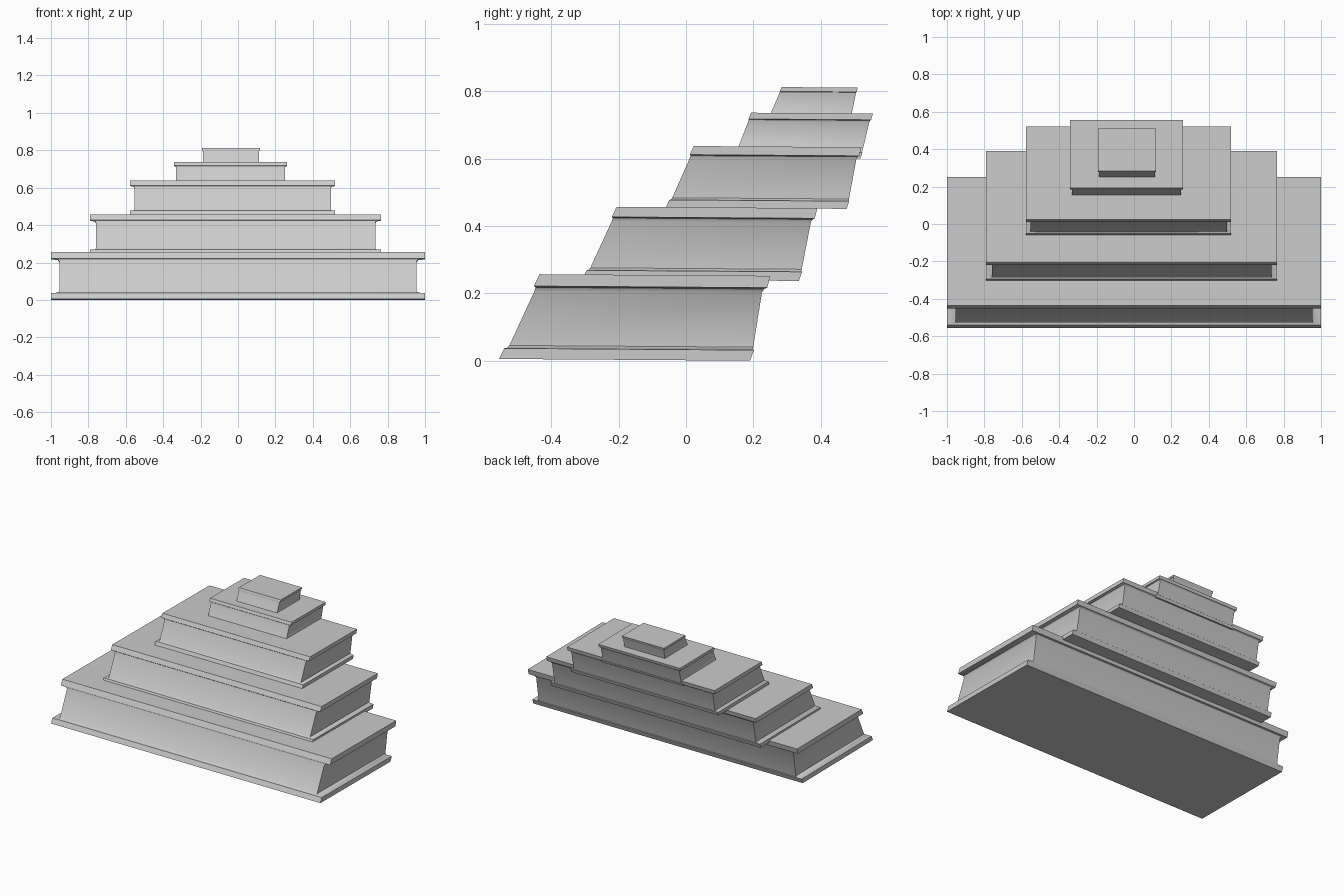
import bpy, bmesh

if "Cube" in bpy.data.objects:
    bpy.data.objects.remove(bpy.data.objects["Cube"])

# wall profile: height fraction, side inset fraction, front inset, back inset
LEVELS = [(0.0, 0.0, 0.0, 0.0), (0.125, 0.0, 0.0, -0.1), (0.135, 0.8, 0.2, 0.0),
          (0.16, 1.0, 0.25, 0.0), (0.80, 1.0, 0.2, 0.28), (0.845, 0.8, 0.15, 0.2),
          (0.86, 0.0, 0.0, 0.0), (1.0, 0.0, 0.0, 0.0)]
TILT = 0.007  # each slab rises slightly towards the front


def tier(name, x0, x1, inset, front, back, z):
    """Leaning slab with projecting lips, lofted through rectangles."""
    bm = bmesh.new()
    rings = []
    for t, side, fi, bi in LEVELS:
        yf = front[0] + (front[1] - front[0]) * t + fi * inset
        yb = back[0] + (back[1] - back[0]) * t - bi * inset
        h = z[0] + (z[1] - z[0]) * t
        ref = back[0] if t < 0.5 else back[1]
        a, b = x0 + side * inset, x1 - side * inset
        corners = [(a, yf), (b, yf), (b, yb), (a, yb)]
        rings.append([bm.verts.new((x, y, h + TILT * (ref - y))) for x, y in corners])
    bm.faces.new(rings[0][::-1])
    bm.faces.new(rings[-1])
    for lo, hi in zip(rings, rings[1:]):
        for i in range(4):
            j = (i + 1) % 4
            bm.faces.new((lo[i], lo[j], hi[j], hi[i]))
    bmesh.ops.recalc_face_normals(bm, faces=bm.faces)
    mesh = bpy.data.meshes.new(name)
    bm.to_mesh(mesh)
    bm.free()
    ob = bpy.data.objects.new(name, mesh)
    bpy.context.collection.objects.link(ob)
    bpy.ops.object.select_all(action='DESELECT')
    ob.select_set(True)
    bpy.context.view_layer.objects.active = ob
    bpy.ops.object.shade_smooth_by_angle(angle=0.7)


# stacked tiers, bottom to top: y and z given as (bottom, top)
tier("base_tier", -1.0, 1.0, 0.045, (-0.555, -0.435), (0.19, 0.25), (0.0, 0.252))
tier("second_tier", -0.79, 0.765, 0.03, (-0.308, -0.206), (0.335, 0.39), (0.237, 0.453))
tier("third_tier", -0.577, 0.519, 0.023, (-0.06, 0.023), (0.477, 0.521), (0.451, 0.634))
tier("fourth_tier", -0.343, 0.263, 0.012, (0.14, 0.193), (0.518, 0.555), (0.601, 0.734))
tier("top_tier", -0.193, 0.118, 0.005, (0.245, 0.284), (0.489, 0.51), (0.72, 0.811))
